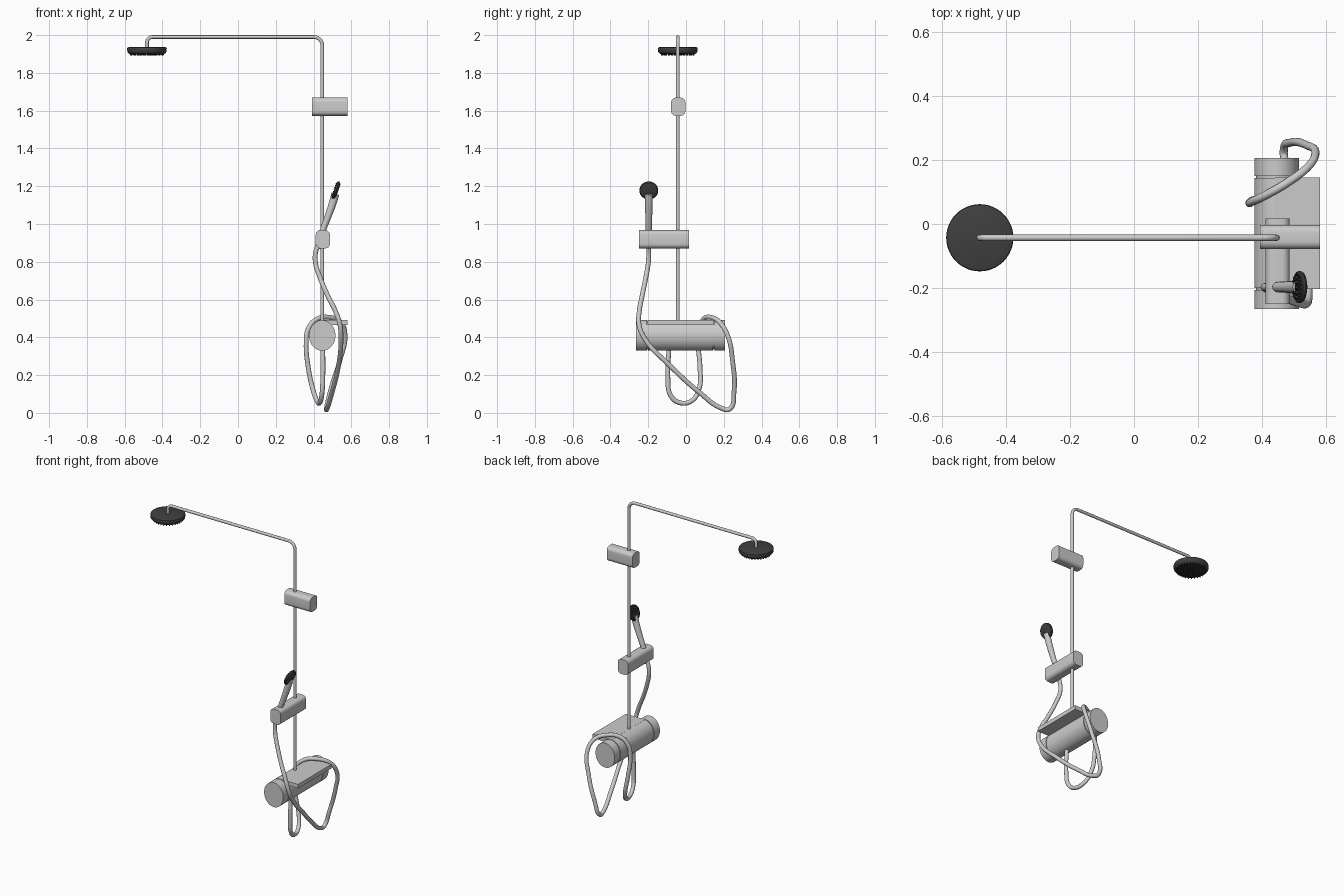
import bpy, bmesh, math
from mathutils import Vector, Matrix

if "Cube" in bpy.data.objects:
    bpy.data.objects.remove(bpy.data.objects["Cube"])

PX, PY = 0.446, -0.043   # riser position


def material(name, v):
    m = bpy.data.materials.new(name)
    m.diffuse_color = (v, v, v, 1)
    m.use_nodes = True
    m.node_tree.nodes["Principled BSDF"].inputs["Base Color"].default_value = m.diffuse_color
    return m


DARK = material("dark_plastic", 0.05)
BLACK = material("black_rubber", 0.008)


def add_mesh(name, bm, mat=None, angle=35):
    bmesh.ops.recalc_face_normals(bm, faces=bm.faces)
    me = bpy.data.meshes.new(name)
    bm.to_mesh(me)
    bm.free()
    ob = bpy.data.objects.new(name, me)
    bpy.context.collection.objects.link(ob)
    if mat:
        me.materials.append(mat)
    bpy.ops.object.select_all(action='DESELECT')
    ob.select_set(True)
    bpy.context.view_layer.objects.active = ob
    bpy.ops.object.shade_smooth_by_angle(angle=math.radians(angle))
    return ob


def prism(name, pts, direction):
    """Extrude a closed 3D outline along a direction."""
    bm = bmesh.new()
    f = bm.faces.new([bm.verts.new(p) for p in pts])
    r = bmesh.ops.extrude_face_region(bm, geom=[f])
    bmesh.ops.translate(bm, vec=Vector(direction),
                        verts=[v for v in r['geom'] if isinstance(v, bmesh.types.BMVert)])
    return add_mesh(name, bm)


def rounded_rect(w, h, r, n=6):
    out = []
    for k, (sx, sy) in enumerate([(1, 1), (-1, 1), (-1, -1), (1, -1)]):
        for i in range(n + 1):
            a = math.pi / 2 * (k + i / n)
            out.append((sx * (w / 2 - r) + r * math.cos(a), sy * (h / 2 - r) + r * math.sin(a)))
    return out


def tube(name, pts, radius, radii=None, res=8, straight=False):
    cu = bpy.data.curves.new(name, 'CURVE')
    cu.dimensions = '3D'
    cu.bevel_depth = radius
    cu.bevel_resolution = 4
    cu.resolution_u = res
    cu.use_fill_caps = True
    sp = cu.splines.new('POLY' if straight else 'BEZIER')
    seq = sp.points if straight else sp.bezier_points
    seq.add(len(pts) - 1)
    for i, p in enumerate(pts):
        if straight:
            seq[i].co = (*p, 1)
        else:
            seq[i].co = p
            seq[i].handle_left_type = seq[i].handle_right_type = 'AUTO'
        if radii:
            seq[i].radius = radii[i]
    ob = bpy.data.objects.new(name, cu)
    bpy.context.collection.objects.link(ob)
    bpy.ops.object.select_all(action='DESELECT')
    ob.select_set(True)
    bpy.context.view_layer.objects.active = ob
    bpy.ops.object.convert(target='MESH')
    bpy.ops.object.shade_smooth_by_angle(angle=math.radians(40))


def lathe(name, profile, mat, matrix, seg=48):
    bm = bmesh.new()
    vs = [bm.verts.new((r, 0, z)) for r, z in profile]
    es = [bm.edges.new(p) for p in zip(vs, vs[1:])]
    bmesh.ops.spin(bm, geom=vs + es, cent=(0, 0, 0), axis=(0, 0, 1),
                   angle=2 * math.pi, steps=seg)
    bmesh.ops.remove_doubles(bm, verts=bm.verts, dist=1e-5)
    bmesh.ops.transform(bm, matrix=matrix, verts=bm.verts)
    return add_mesh(name, bm, mat)


def nozzles(name, rings, size, depth, z, matrix):
    """Concentric rings of small tapered nozzles pointing down local -z."""
    bm = bmesh.new()
    for radius, count in rings:
        for i in range(count):
            a = 2 * math.pi * i / count
            m = matrix @ Matrix.Translation((radius * math.cos(a), radius * math.sin(a), z))
            bmesh.ops.create_cone(bm, cap_ends=True, segments=8, radius1=size * .6,
                                  radius2=size, depth=depth, matrix=m)
    add_mesh(name, bm, BLACK)


# Riser pipe and overhead arm with two rounded elbows
path = [(PX, PY, 0.45)]
for cx, r, a0 in [(PX, 0.045, 0), (-0.482, 0.03, 90)]:
    ctr = cx - r if a0 == 0 else cx + r
    for i in range(9):
        a = math.radians(a0 + 90 * i / 8)
        path.append((ctr + r * math.cos(a), PY, 1.99 - r + r * math.sin(a)))
path.append((-0.482, PY, 1.925))
tube("riser_and_arm", path, 0.0097, straight=True)

# Overhead shower head
head = Matrix.Translation((-0.482, PY, 0))
lathe("rain_head", [(0, 1.937), (0.096, 1.937), (0.103, 1.934), (0.105, 1.929), (0.104, 1.912),
                    (0.097, 1.903), (0.09, 1.899), (0, 1.899)], DARK, head)
nozzles("rain_nozzles", [(0.012, 5), (0.03, 12), (0.05, 18), (0.069, 24), (0.086, 30)],
        0.004, 0.01, 1.897, head)

# Wall bracket (along x) and hand shower holder (along y)
rr = rounded_rect(0.075, 0.096, 0.024)
prism("wall_bracket", [(0.393, PY + 0.002 + a, 1.621 + b) for a, b in rr], (0.188, 0, 0))
prism("hand_shower_holder", [(0.449 + a, -0.25, 0.919 + b) for a, b in rr], (0, 0.267, 0))


# Mixer body: oval barrel, two end knobs, core visible in the gaps
def oval(rx, rz, y, n=48):
    return [(PX + rx * math.cos(2 * math.pi * i / n), y, 0.41 + rz * math.sin(2 * math.pi * i / n))
            for i in range(n)]


for name, y0, y1, s in [("mixer_body", -0.2, 0.144, 1), ("front_knob", -0.265, -0.206, 1),
                        ("back_knob", 0.150, 0.207, 1), ("mixer_core", -0.22, 0.16, 0.92)]:
    prism(name, oval(0.07 * s, 0.081 * s, y0), (0, y1 - y0, 0))

# Shelf flush with the top of the mixer, reaching the wall
prism("mixer_shelf", [(0.44, -0.203, 0.464), (0.581, -0.203, 0.464),
                      (0.581, -0.203, 0.491), (0.44, -0.203, 0.491)], (0, 0.348, 0))

# Hand shower: tapered handle and tilted disc head facing -x
HY = -0.197
tube("hand_shower_handle",
     [(0.422, HY, 0.87), (0.447, HY, 0.96), (0.475, HY, 1.035), (0.498, HY, 1.10), (0.516, HY, 1.16)],
     0.02, [0.7, 0.8, 0.9, 1.0, 1.05])
tilt = Vector((0.94, 0, -0.34)).to_track_quat('Z', 'Y').to_matrix().to_4x4()
hand = Matrix.Translation((0.519, HY, 1.177)) @ tilt
lathe("hand_shower_head", [(0, 0.012), (0.036, 0.011), (0.046, 0.007), (0.05, 0),
                           (0.049, -0.007), (0.045, -0.01), (0, -0.01)], DARK, hand)
nozzles("hand_shower_nozzles", [(0.01, 6), (0.024, 12), (0.038, 18)], 0.003, 0.005, -0.0115, hand)

# Flexible hose from the handle, looping over the mixer to its underside
tube("hose", [
    (0.424, HY, 0.89), (0.410, HY, 0.845), (0.411, -0.20, 0.79), (0.433, -0.212, 0.72),
    (0.475, -0.232, 0.62), (0.515, -0.247, 0.54), (0.539, -0.249, 0.47), (0.545, -0.22, 0.395),
    (0.532, -0.085, 0.25), (0.497, 0.075, 0.105), (0.472, 0.19, 0.024), (0.468, 0.23, 0.02),
    (0.488, 0.254, 0.11), (0.54, 0.246, 0.28), (0.567, 0.222, 0.405), (0.545, 0.18, 0.478),
    (0.48, 0.13, 0.506), (0.415, 0.092, 0.495), (0.372, 0.071, 0.445), (0.361, 0.065, 0.37),
    (0.372, 0.074, 0.24), (0.395, 0.07, 0.13), (0.418, 0.03, 0.064), (0.432, -0.03, 0.053),
    (0.443, -0.08, 0.09), (0.449, -0.096, 0.19), (0.449, -0.09, 0.345)], 0.0127)
